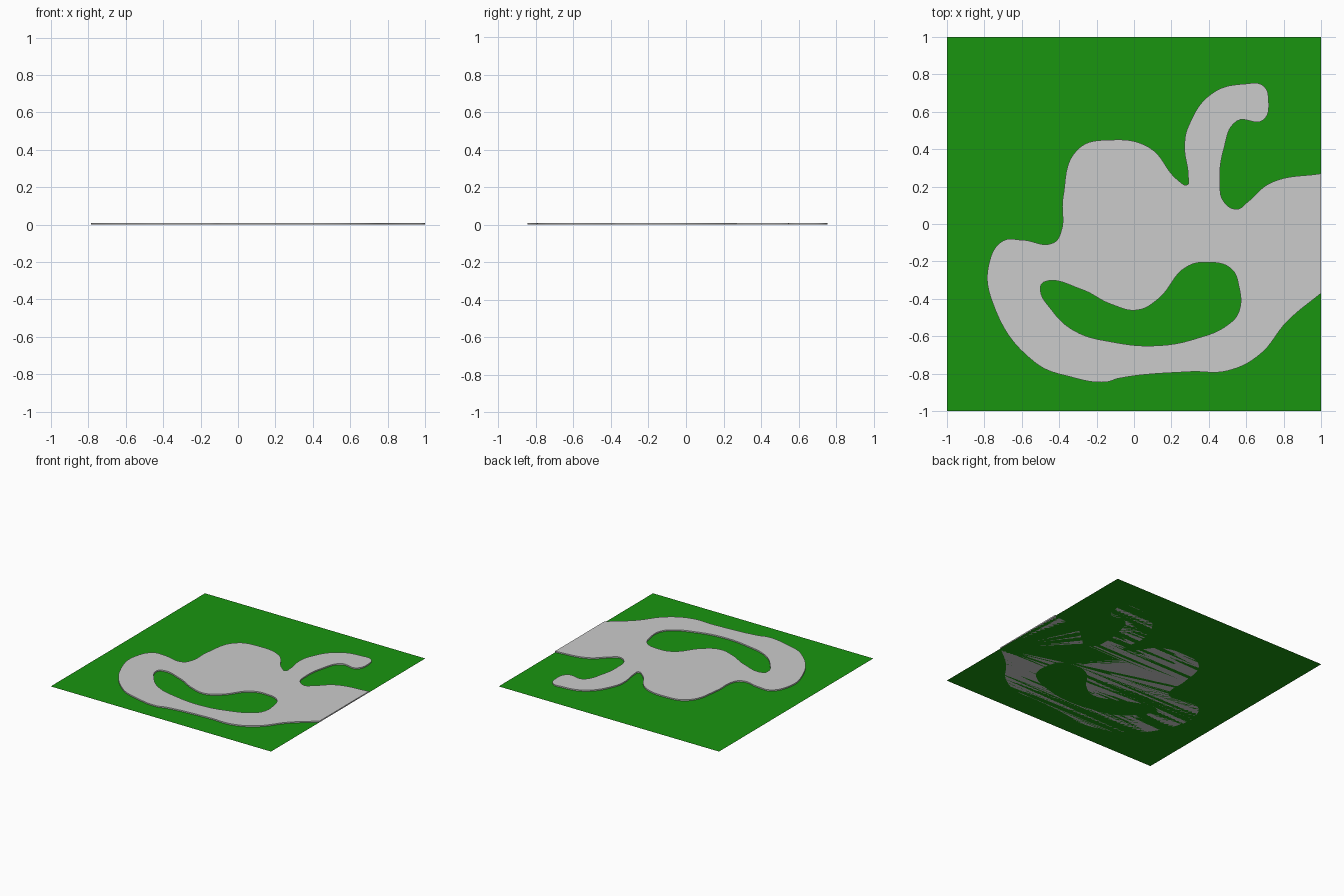
import bpy

if "Cube" in bpy.data.objects:
    bpy.data.objects.remove(bpy.data.objects["Cube"])

THICK = 0.01

# Lawn: flat green square
bpy.ops.mesh.primitive_plane_add(size=2, location=(0, 0, 0))
lawn = bpy.context.object
lawn.name = "lawn"
green = bpy.data.materials.new("lawn_green")
green.diffuse_color = (0.01, 0.3, 0.005, 1)
green.use_nodes = True
green.node_tree.nodes["Principled BSDF"].inputs["Base Color"].default_value = green.diffuse_color
lawn.data.materials.append(green)

# Pavement outline, starting and ending at the right-hand edge
OUTLINE = [
    (1, .27), (.73, .22), (.61, .12), (.55, .08), (.48, .12), (.46, .22),
    (.48, .40), (.55, .55), (.69, .555), (.72, .66), (.69, .74), (.60, .75),
    (.42, .70), (.29, .52), (.27, .42), (.29, .25), (.285, .21), (.24, .23),
    (.08, .41), (-.12, .45), (-.30, .40), (-.38, .14), (-.39, -.04),
    (-.43, -.10), (-.60, -.085), (-.70, -.09), (-.775, -.21), (-.76, -.41),
    (-.53, -.74), (-.33, -.82), (-.15, -.845), (-.08, -.825), (.30, -.79),
    (.50, -.785), (.67, -.70), (.82, -.52), (1, -.37)]

# Grass island inside the loop
ISLAND = [
    (-.50, -.34), (-.48, -.31), (-.28, -.35), (-.12, -.43), (.02, -.46),
    (.13, -.40), (.28, -.23), (.40, -.205), (.52, -.24), (.56, -.33),
    (.56, -.47), (.50, -.54), (.34, -.61), (.13, -.65), (-.12, -.63),
    (-.32, -.57), (-.44, -.46)]


def add_loop(curve, points, sharp=()):
    spline = curve.splines.new('BEZIER')
    spline.bezier_points.add(len(points) - 1)
    spline.use_cyclic_u = True
    for i, (bp, (x, y)) in enumerate(zip(spline.bezier_points, points)):
        bp.co = (x, y, 0)
        kind = 'VECTOR' if i in sharp else 'AUTO'
        bp.handle_left_type = bp.handle_right_type = kind


# Pavement: filled outline with a hole, extruded to a thin slab
curve = bpy.data.curves.new("pavement", 'CURVE')
curve.dimensions = '2D'
curve.fill_mode = 'BOTH'
curve.resolution_u = 8
curve.extrude = THICK / 2
add_loop(curve, OUTLINE, sharp=(0, len(OUTLINE) - 1))
add_loop(curve, ISLAND)
pavement = bpy.data.objects.new("pavement", curve)
pavement.location.z = THICK / 2
bpy.context.collection.objects.link(pavement)

# Turn the slab into a mesh
bpy.ops.object.select_all(action='DESELECT')
pavement.select_set(True)
bpy.context.view_layer.objects.active = pavement
bpy.ops.object.convert(target='MESH')
